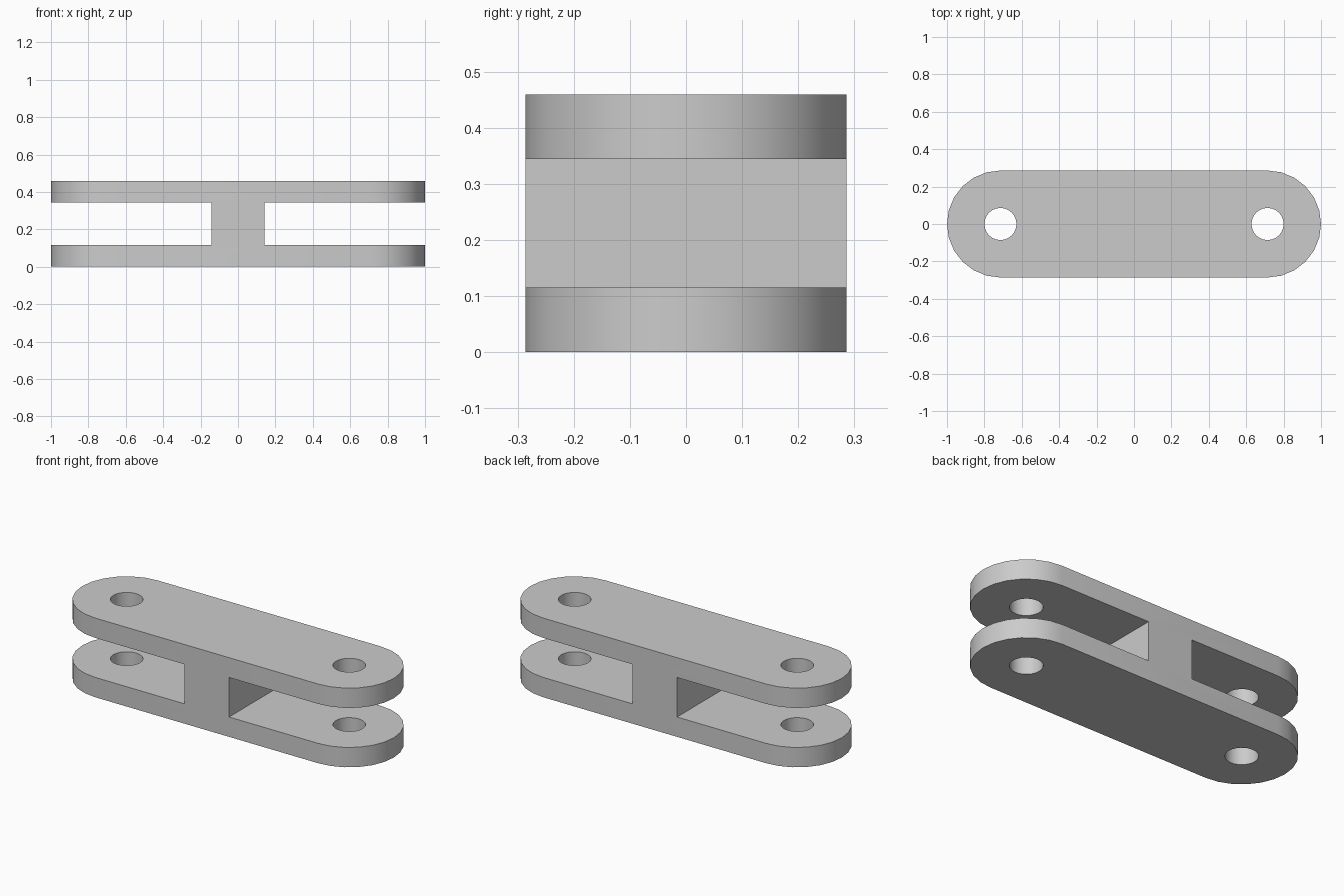
import bpy, bmesh
from math import pi, cos, sin, radians

cube = bpy.data.objects.get("Cube")
if cube:
    bpy.data.objects.remove(cube, do_unlink=True)

HEIGHT, PLATE = 0.459, 0.115      # overall height, plate thickness
RADIUS, HOLE = 0.286, 0.086       # rounded ends, pin holes
PIN_X = 1 - RADIUS
WEB = 0.143                       # half width of the centre web
STEPS = 12                        # segments per half circle

grey = bpy.data.materials.new("light grey")
grey.use_nodes = True
grey.diffuse_color = (0.6, 0.6, 0.6, 1)
grey.node_tree.nodes["Principled BSDF"].inputs["Base Color"].default_value = grey.diffuse_color


def prism(name, outline, z0, z1):
    """Extrude a flat outline between two heights."""
    bm = bmesh.new()
    base = bm.faces.new([bm.verts.new((x, y, z0)) for x, y in outline])
    top = bmesh.ops.extrude_face_region(bm, geom=[base])["geom"]
    verts = [v for v in top if isinstance(v, bmesh.types.BMVert)]
    bmesh.ops.translate(bm, verts=verts, vec=(0, 0, z1 - z0))
    bmesh.ops.recalc_face_normals(bm, faces=bm.faces)
    mesh = bpy.data.meshes.new(name)
    bm.to_mesh(mesh)
    bm.free()
    mesh.materials.append(grey)
    obj = bpy.data.objects.new(name, mesh)
    bpy.context.collection.objects.link(obj)
    return obj


def arc(cx, radius, start, sweep, steps):
    return [(cx + radius * cos(start + sweep * i / steps),
             radius * sin(start + sweep * i / steps)) for i in range(steps + 1)]


# Solid link body with rounded ends
outline = arc(PIN_X, RADIUS, -pi / 2, pi, STEPS) + arc(-PIN_X, RADIUS, pi / 2, pi, STEPS)
link = prism("link_body", outline, 0, HEIGHT)

# Fork slots and pin holes at both ends
cutters = []
for side, label in ((1, "left"), (-1, "right")):
    slot = [(side * x, y) for x, y in ((WEB, -1), (2, -1), (2, 1), (WEB, 1))]
    cutters.append(prism(label + "_slot_cutter", slot, PLATE, HEIGHT - PLATE))
    circle = arc(side * PIN_X, HOLE, 0, 2 * pi, 2 * STEPS)[:-1]
    cutters.append(prism(label + "_hole_cutter", circle, -0.1, HEIGHT + 0.1))

bpy.ops.object.select_all(action="DESELECT")
link.select_set(True)
bpy.context.view_layer.objects.active = link
for cutter in cutters:
    mod = link.modifiers.new(cutter.name, "BOOLEAN")
    mod.operation, mod.solver, mod.object = "DIFFERENCE", "EXACT", cutter
    bpy.ops.object.modifier_apply(modifier=mod.name)
    bpy.data.objects.remove(cutter, do_unlink=True)

bpy.ops.object.shade_smooth_by_angle(angle=radians(30))
